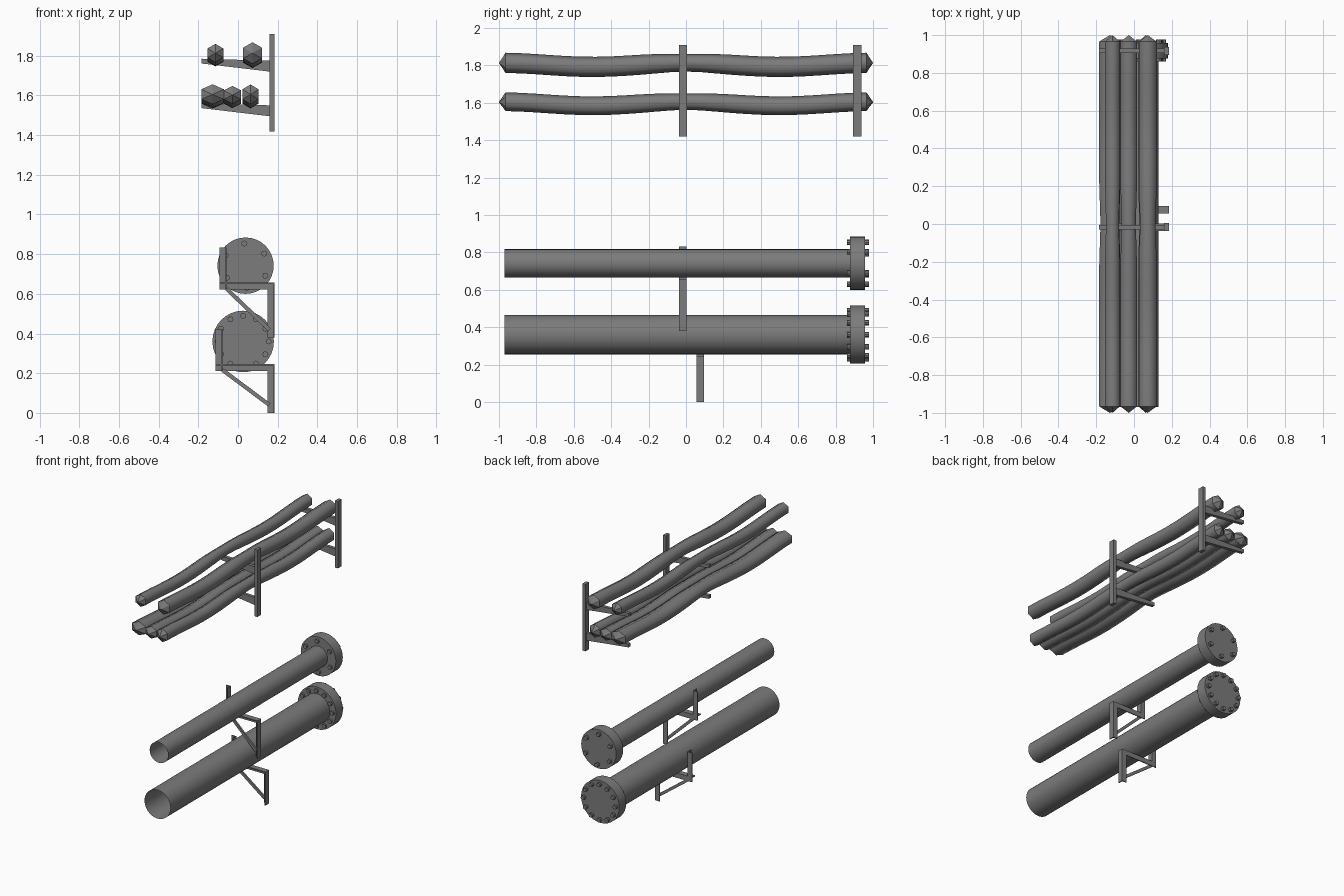
import bpy, bmesh, math
from mathutils import Vector

cube = bpy.data.objects.get("Cube")
if cube:
    bpy.data.objects.remove(cube, do_unlink=True)

# One dark grey for everything
grey = bpy.data.materials.new("dark grey")
grey.use_nodes = True
colour = (0.2, 0.2, 0.2, 1)
grey.diffuse_color = colour
grey.node_tree.nodes["Principled BSDF"].inputs["Base Color"].default_value = colour


def make(name, bm, smooth=None):
    bmesh.ops.recalc_face_normals(bm, faces=bm.faces)
    mesh = bpy.data.meshes.new(name)
    bm.to_mesh(mesh)
    bm.free()
    mesh.materials.append(grey)
    obj = bpy.data.objects.new(name, mesh)
    bpy.context.collection.objects.link(obj)
    if smooth:
        bpy.ops.object.select_all(action='DESELECT')
        obj.select_set(True)
        bpy.context.view_layer.objects.active = obj
        bpy.ops.object.shade_smooth_by_angle(angle=math.radians(smooth))
    return obj


def tube(bm, stations, sides, cap_ends=True):
    """Loft elliptical rings along y; a station is (x, y, z, rx, rz)."""
    rings = []
    for x, y, z, rx, rz in stations:
        angles = [math.tau * i / sides + math.pi / 2 for i in range(sides)]
        rings.append([bm.verts.new((x + rx * math.cos(a), y, z + rz * math.sin(a)))
                      for a in angles])
    for a, b in zip(rings, rings[1:]):
        for i in range(sides):
            j = (i + 1) % sides
            bm.faces.new((a[i], a[j], b[j], b[i]))
    if cap_ends:
        bm.faces.new(rings[0])
        bm.faces.new(rings[-1])
    return rings


def prism(bm, outline, y0, y1):
    """Extrude an outline in the xz plane from y0 to y1."""
    front = [bm.verts.new((x, y0, z)) for x, z in outline]
    back = [bm.verts.new((x, y1, z)) for x, z in outline]
    bm.faces.new(front)
    bm.faces.new(back)
    n = len(outline)
    for i in range(n):
        j = (i + 1) % n
        bm.faces.new((front[i], front[j], back[j], back[i]))


def box(bm, x0, x1, y0, y1, z0, z1):
    prism(bm, [(x0, z0), (x1, z0), (x1, z1), (x0, z1)], y0, y1)


# Sagging cables with pointed ends
def cable(name, x, z, rx, rz):
    bm = bmesh.new()
    stations = []
    steps = 24
    for i in range(steps + 1):
        y = -0.965 + 1.93 * i / steps
        pinch = 1 - 0.13 * math.exp(-(y / 0.15) ** 2)
        stations.append((x, y, z + 0.011 * math.cos(math.tau * y), rx * pinch, rz * pinch))
    rings = tube(bm, stations, 6, cap_ends=False)
    for ring, y in ((rings[0], -1), (rings[-1], 1)):
        tip = bm.verts.new((x, y, z + 0.01))
        for i in range(6):
            bm.faces.new((ring[i], ring[(i + 1) % 6], tip))
    # Keep the end cones flat while the sides stay smooth
    obj = make(name, bm, 75)
    for poly in obj.data.polygons:
        if len(poly.vertices) == 3:
            poly.use_smooth = False


cable("upper_cable_thin", -0.114, 1.803, 0.046, 0.046)
cable("upper_cable_thick", 0.073, 1.803, 0.055, 0.054)
cable("lower_cable_wide", -0.128, 1.595, 0.066, 0.05)
cable("lower_cable_middle", -0.028, 1.592, 0.051, 0.045)
cable("lower_cable_inner", 0.063, 1.595, 0.047, 0.05)

# Cable racks: a post with two tapered arms
for name, yc in (("middle_rack", -0.016), ("back_rack", 0.916)):
    bm = bmesh.new()
    box(bm, 0.159, 0.184, yc - 0.022, yc + 0.022, 1.419, 1.909)
    for z in (1.785, 1.56):
        outline = [(-0.184, z), (0.16, z - 0.01), (0.16, z - 0.065), (-0.184, z - 0.024)]
        prism(bm, outline, yc - 0.012, yc + 0.012)
    make(name, bm)


# Pipes: open front, bolted blind flange at the back
def pipe(name, x, z, radius, flange_radius, bolts, bolt_circle, phase):
    bm = bmesh.new()
    tube(bm, [(x, y, z, radius, radius) for y in (-0.97, 0.88)], 32, cap_ends=False)
    make(name, bm, 40)
    bm = bmesh.new()
    tube(bm, [(x, y, z, flange_radius, flange_radius) for y in (0.877, 0.957)], 32)
    make(name + "_flange", bm, 40)
    bm = bmesh.new()
    for i in range(bolts):
        a = math.tau * i / bolts + math.radians(phase)
        bx, bz = x + bolt_circle * math.cos(a), z + bolt_circle * math.sin(a)
        tube(bm, [(bx, y, bz, 0.015, 0.015) for y in (0.861, 0.978)], 8)
    make(name + "_bolts", bm)


pipe("small_pipe", 0.038, 0.742, 0.075, 0.142, 6, 0.112, 93)
pipe("large_pipe", 0.026, 0.36, 0.105, 0.155, 12, 0.129, 0)


# Pipe brackets: angle-iron leg, shelf and stop with a diagonal brace
def bracket(name, x0, yc, bottom, shelf, top):
    bm = bmesh.new()
    x1, w, t = 0.184, 0.036, 0.007
    y0, y1 = yc - 0.02, yc + 0.02
    low = shelf - w
    bars = [((x1 - w, x1, bottom, shelf), (x1 - t, x1, bottom, shelf)),
            ((x0, x1, low, shelf), (x0, x1, shelf - t, shelf)),
            ((x0, x0 + w, low, top), (x0 + w - t, x0 + w, low, top))]
    for web, leaf in bars:
        box(bm, web[0], web[1], y1 - t, y1, web[2], web[3])
        box(bm, leaf[0], leaf[1], y0, y1, leaf[2], leaf[3])
    # Brace
    a, b = Vector((x0 + w, low + 0.005)), Vector((x1 - w + 0.01, bottom + 0.04))
    d = (b - a).normalized() * 0.01
    n = Vector((-d.y, d.x))
    prism(bm, [a + n, b + n, b - n, a - n], y1 - 0.02, y1 - t)
    make(name, bm)


bracket("small_pipe_bracket", -0.094, -0.017, 0.379, 0.657, 0.833)
bracket("large_pipe_bracket", -0.114, 0.076, 0.0, 0.247, 0.424)
